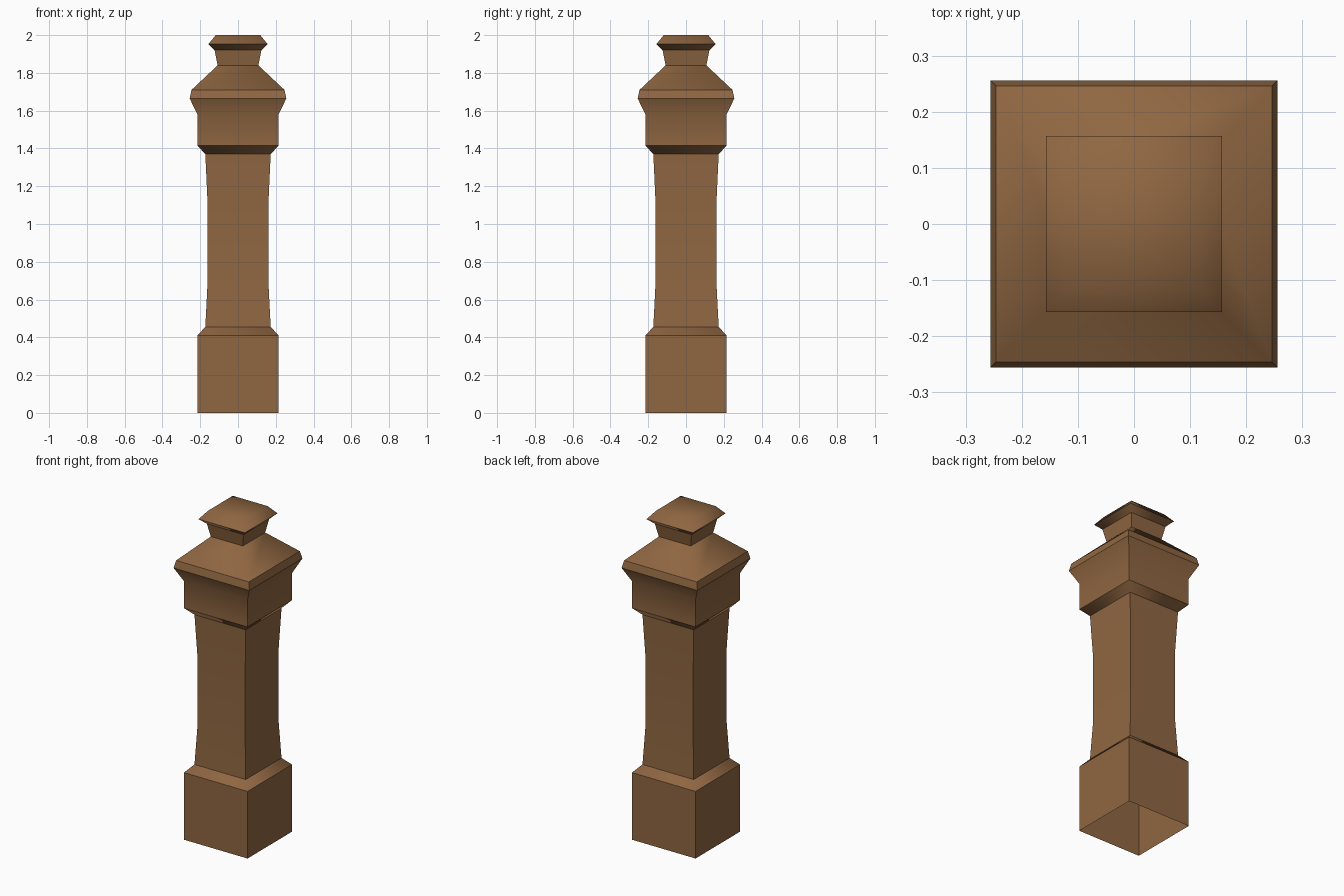
import bpy, bmesh, math

if "Cube" in bpy.data.objects:
    bpy.data.objects.remove(bpy.data.objects["Cube"])

wood = bpy.data.materials.new("brown wood")
wood.diffuse_color = (0.28, 0.135, 0.054, 1)
wood.use_nodes = True
wood.node_tree.nodes["Principled BSDF"].inputs["Base Color"].default_value = wood.diffuse_color


def square_section(name, profile, cap_top=False):
    """Square-plan section from (half width, height) points, smooth within itself."""
    bm = bmesh.new()
    rings = [[bm.verts.new((sx * w, sy * w, z))
              for sx, sy in ((-1, -1), (1, -1), (1, 1), (-1, 1))]
             for w, z in profile]
    for low, high in zip(rings, rings[1:]):
        for i in range(4):
            j = (i + 1) % 4
            bm.faces.new((low[i], low[j], high[j], high[i]))
    if cap_top:
        bm.faces.new(rings[-1])
    for f in bm.faces:
        f.smooth = True
    mesh = bpy.data.meshes.new(name)
    bm.to_mesh(mesh)
    bm.free()
    mesh.set_sharp_from_angle(angle=math.radians(72))
    mesh.materials.append(wood)
    obj = bpy.data.objects.new(name, mesh)
    bpy.context.collection.objects.link(obj)
    return obj


# Plinth (open underneath) and its chamfer
square_section("base_block", [(0.215, 0), (0.215, 0.41)])
square_section("base_chamfer", [(0.215, 0.41), (0.173, 0.455)])

# Waisted shaft
square_section("shaft", [(0.173, 0.455), (0.161, 0.69), (0.161, 1.11), (0.173, 1.37)])

# Head block with flared moulding
square_section("head_underside", [(0.173, 1.37), (0.215, 1.415)])
square_section("head_block", [(0.215, 1.415), (0.215, 1.58), (0.256, 1.665)])
square_section("head_rim", [(0.256, 1.665), (0.246, 1.71)])
square_section("roof_slope", [(0.246, 1.71), (0.108, 1.84)])

# Finial
square_section("finial_neck", [(0.108, 1.84), (0.124, 1.92)])
square_section("finial_underside", [(0.124, 1.92), (0.157, 1.952)])
square_section("finial_cap", [(0.157, 1.952), (0.118, 2.0)], cap_top=True)
